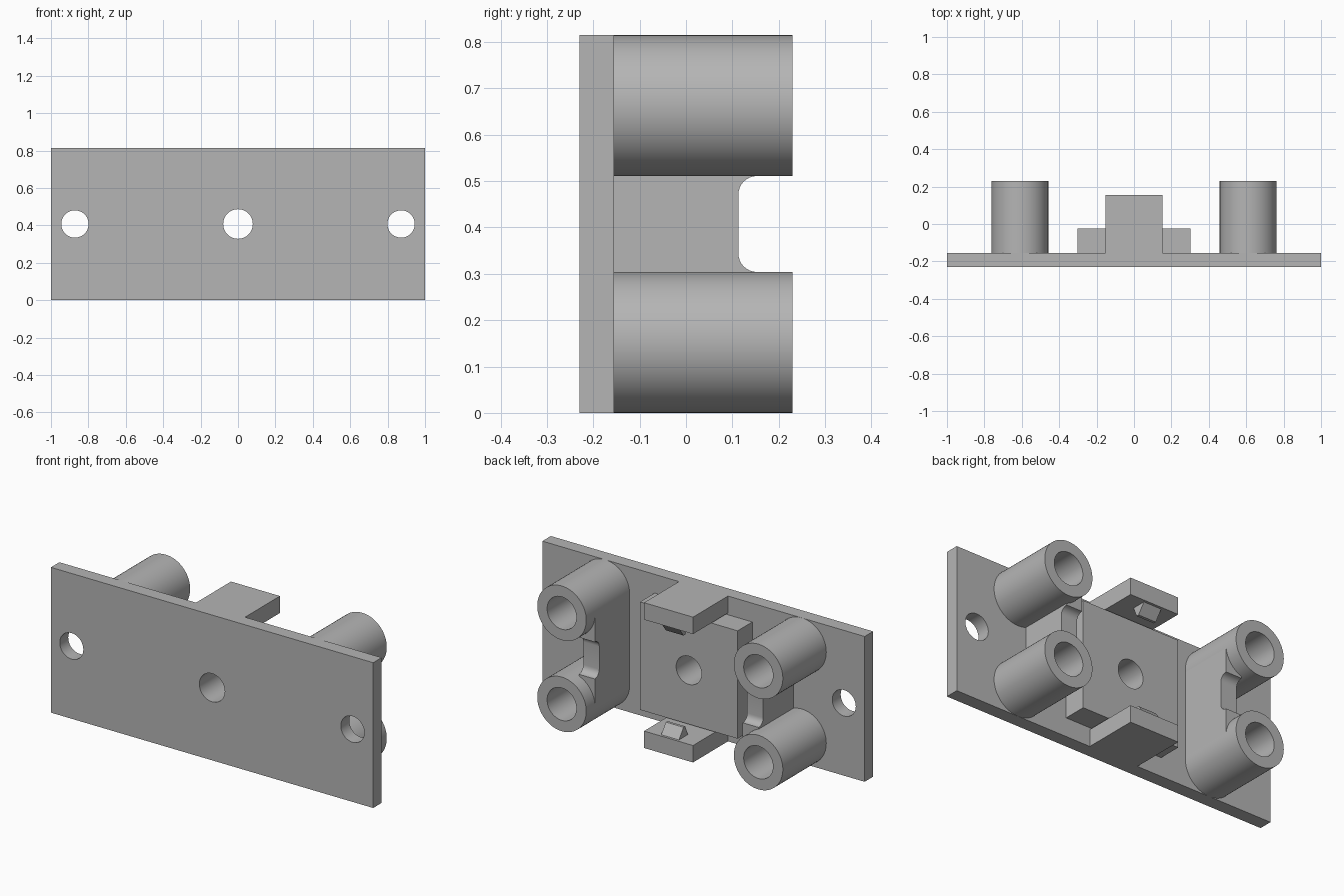
import bpy, bmesh, math
from mathutils import Matrix

if "Cube" in bpy.data.objects:
    bpy.data.objects.remove(bpy.data.objects["Cube"], do_unlink=True)

grey = bpy.data.materials.new("plain grey")
grey.use_nodes = True
GREY = (0.46, 0.46, 0.46, 1)
grey.diffuse_color = GREY
grey.node_tree.nodes["Principled BSDF"].inputs["Base Color"].default_value = GREY

HEIGHT = 0.815
MID = HEIGHT / 2
FRONT, SEAT, BACK = -0.23, -0.155, 0.23   # plate front, plate back, boss ends
POST_X, POST_R, BORE_R = 0.61, 0.152, 0.091


def finish(name, bm):
    bmesh.ops.recalc_face_normals(bm, faces=bm.faces)
    mesh = bpy.data.meshes.new(name)
    bm.to_mesh(mesh)
    bm.free()
    mesh.materials.append(grey)
    obj = bpy.data.objects.new(name, mesh)
    bpy.context.collection.objects.link(obj)
    return obj


def box(name, x, y, z):
    bm = bmesh.new()
    bmesh.ops.create_cube(bm, size=1)
    for v in bm.verts:
        for i, (a, b) in enumerate((x, y, z)):
            v.co[i] = a if v.co[i] < 0 else b
    return finish(name, bm)


def rod(name, x, z, radius, y0, y1):
    bm = bmesh.new()
    place = Matrix.Translation((x, (y0 + y1) / 2, z)) @ Matrix.Rotation(math.pi / 2, 4, 'X')
    bmesh.ops.create_cone(bm, cap_ends=True, segments=64, radius1=radius,
                          radius2=radius, depth=y1 - y0, matrix=place)
    return finish(name, bm)


def prism(name, profile, x0, x1):
    """Extrude a closed (y, z) profile along x."""
    bm = bmesh.new()
    face = bm.faces.new([bm.verts.new((x0, y, z)) for y, z in profile])
    new = bmesh.ops.extrude_face_region(bm, geom=[face])["geom"]
    moved = [v for v in new if isinstance(v, bmesh.types.BMVert)]
    bmesh.ops.translate(bm, verts=moved, vec=(x1 - x0, 0, 0))
    return finish(name, bm)


def select(obj):
    bpy.ops.object.select_all(action='DESELECT')
    obj.select_set(True)
    bpy.context.view_layer.objects.active = obj


def drill(obj, x, z, radius, y0, y1):
    cutter = rod("hole_cutter", x, z, radius, y0, y1)
    cutter.hide_render = True
    mod = obj.modifiers.new("hole", 'BOOLEAN')
    mod.operation, mod.solver, mod.object = 'DIFFERENCE', 'EXACT', cutter
    select(obj)
    bpy.ops.object.modifier_apply(modifier=mod.name)
    bpy.data.objects.remove(cutter, do_unlink=True)


def smooth(obj):
    select(obj)
    bpy.ops.object.shade_smooth_by_angle(angle=math.radians(30))


# Mounting plate with three through holes
plate = box("mounting_plate", (-1, 1), (FRONT, SEAT), (0, HEIGHT))
for x, r in ((-0.872, 0.073), (0, 0.079), (0.872, 0.073)):
    drill(plate, x, MID, r, FRONT - 0.1, SEAT + 0.1)
smooth(plate)

# Raised centre block
block = box("centre_block", (-0.303, 0.303), (SEAT, -0.025), (0.105, HEIGHT - 0.105))
drill(block, 0, MID, 0.079, SEAT - 0.1, 0.1)
smooth(block)

# Snap arms above and below the block, each with a small catch wedge
for label, flip in (("lower", False), ("upper", True)):
    def level(z):
        return HEIGHT - z if flip else z
    box(label + "_snap_arm", (-0.152, 0.152), (SEAT, 0.155), sorted((level(0), level(0.095))))
    catch = [(0.06, 0.09), (0.145, 0.09), (0.10, 0.15), (0.085, 0.15)]
    prism(label + "_snap_catch", [(y, level(z)) for y, z in catch], -0.055, 0.055)

# Rib profile: low saddle with filleted shoulders running into both bosses
SADDLE, FILLET = 0.113, 0.04
LOW, HIGH = POST_R, HEIGHT - POST_R
half = [(SADDLE + FILLET, LOW)]
for i in range(9):
    a = i / 8 * math.pi / 2
    half.append((SADDLE + FILLET * (1 - math.sin(a)),
                 2 * POST_R + FILLET * (1 - math.cos(a))))
rib_profile = ([(SEAT, LOW)] + half
               + [(y, HEIGHT - z) for y, z in reversed(half)] + [(SEAT, HIGH)])

# Two pairs of hollow bosses, each pair joined by a rib on its inner side
for side, s in (("left", 1), ("right", -1)):
    rib = prism(side + "_rib", rib_profile, s * 0.459, s * 0.558)
    for label, z in (("lower", LOW), ("upper", HIGH)):
        drill(rib, s * POST_X, z, BORE_R, SEAT, BACK + 0.1)
        boss = rod(f"{side}_{label}_boss", s * POST_X, z, POST_R, SEAT - 0.01, BACK)
        drill(boss, s * POST_X, z, BORE_R, SEAT, BACK + 0.1)
        smooth(boss)
    smooth(rib)
